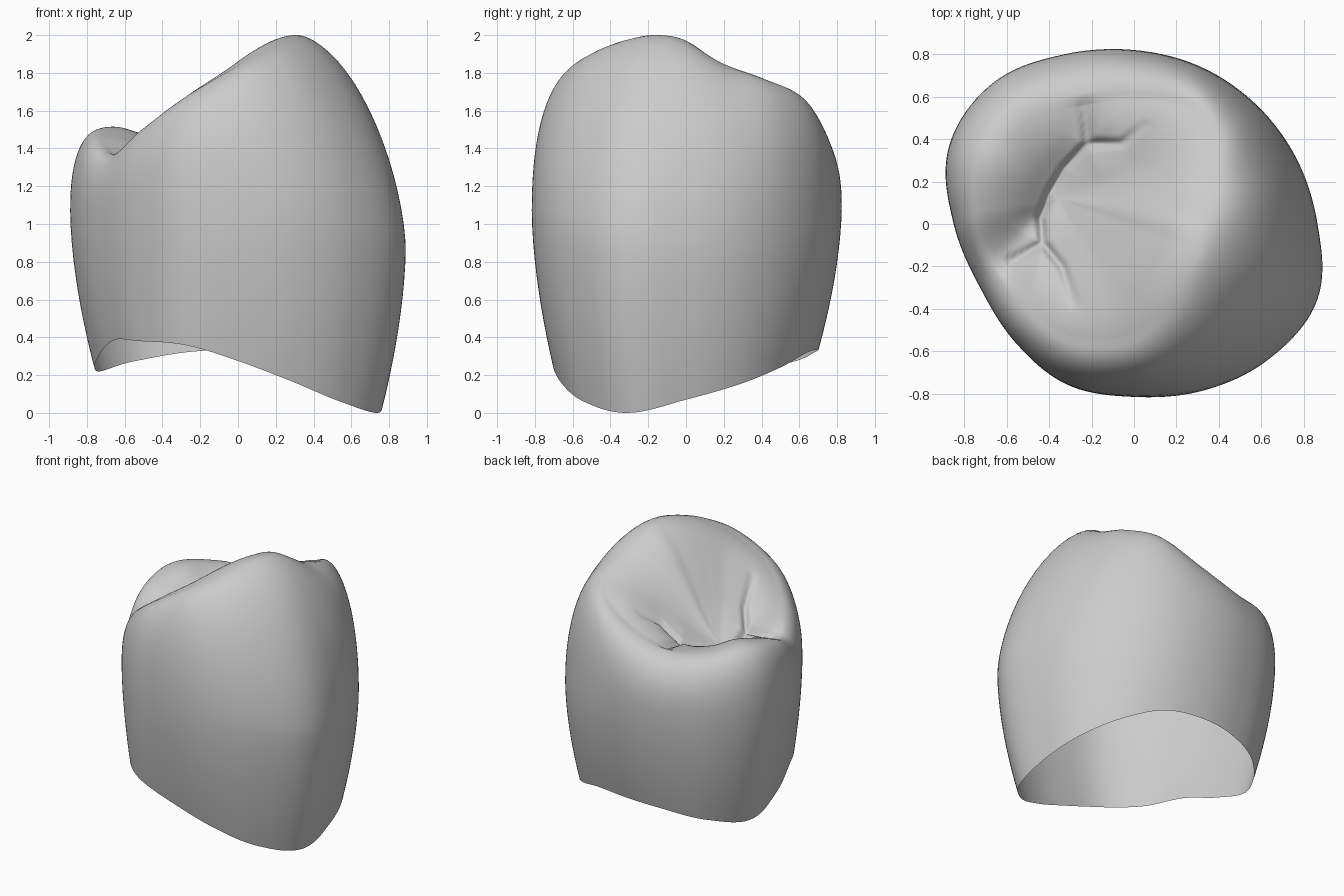
import bpy
import bmesh
import math
from mathutils import Vector

cube = bpy.data.objects.get("Cube")
if cube:
    bpy.data.objects.remove(cube, do_unlink=True)

COLUMNS, WALL, SHOULDER, TABLE = 160, 10, 18, 48
FOSSA = Vector((-0.36, 0.12, 1.38))

# Stations around the crown: belly radius, rim height, crest x, y, z
STATIONS = [
    (.865, .07, .34, 0, 1.97),
    (.825, .15, .37, .18, 1.855),
    (.805, .24, .37, .38, 1.775),
    (.805, .32, .26, .55, 1.69),
    (.82, .335, 0, .59, 1.545),
    (.865, .32, -.26, .56, 1.465),
    (.94, .27, -.51, .5, 1.48),
    (.945, .22, -.67, .3, 1.515),
    (.85, .3, -.71, .06, 1.46),
    (.785, .385, -.64, -.17, 1.37),
    (.79, .38, -.5, -.39, 1.5),
    (.82, .36, -.28, -.54, 1.67),
    (.815, .275, -.02, -.53, 1.83),
    (.85, .17, .14, -.41, 1.93),
    (.9, .06, .25, -.27, 1.985),
    (.935, 0, .32, -.14, 2),
]

# Fissures of the biting surface, as plan paths
FISSURES = [
    [(-.23, .56), (-.22, .38), (-.33, .26), (-.4, .14), (-.44, .03), (-.43, -.09),
     (-.34, -.2), (-.28, -.38)],
    [(-.43, -.09), (-.58, -.18)],
    [(-.22, .38), (-.06, .38), (.05, .47)],
]


def station(u):
    """Smooth periodic blend of the station values."""
    i = math.floor(u)
    f = u - i
    around = [STATIONS[(i + k) % len(STATIONS)] for k in (-1, 0, 1, 2)]
    return [q + 0.5 * f * (r - p + f * (2 * p - 5 * q + 4 * r - s
                                        + f * (3 * (q - r) + s - p)))
            for p, q, r, s in zip(*around)]


def fissure_depth(x, y):
    """Depth of the creases at a plan position."""
    point = Vector((x, y))
    nearest = 1.0
    for path in FISSURES:
        for start, end in zip(path, path[1:]):
            a, b = Vector(start), Vector(end)
            t = (point - a).dot(b - a) / (b - a).length_squared
            nearest = min(nearest, (point - a.lerp(b, max(0, min(1, t)))).length)
    fade = math.exp(-((point - FOSSA.xy).length / 0.5) ** 4)
    return fade * (0.04 * math.exp(-(nearest / 0.02) ** 2)
                   + 0.03 * math.exp(-(nearest / 0.09) ** 2))


def lobe(angle, degrees):
    """Soft bump of influence around one direction."""
    return max(0, math.cos(angle - math.radians(degrees))) ** 4


def profile(j):
    """One column from the rim, over the crest, towards the fossa."""
    angle = math.tau * j / COLUMNS
    radius, rim, cx, cy, cz = station(len(STATIONS) * j / COLUMNS)
    crest = Vector((cx, cy, cz))
    belly_z = 1.02 - 0.1 * math.cos(angle) - 0.06 * math.cos(2 * angle)
    belly = Vector((radius * math.cos(angle), radius * math.sin(angle), belly_z))
    # The neck narrows least at two opposite corners
    taper = 0.15 - 0.08 * lobe(angle, 225) - 0.03 * lobe(angle, 30)
    points = []
    # Side wall flaring from the rim to the belly
    for i in range(WALL):
        t = i / WALL
        flare = 1 - taper * (1 - t) ** 1.7
        points.append(Vector((belly.x * flare, belly.y * flare,
                              rim + (belly_z - rim) * t)))
    # Rounded shoulder from the belly to the crest
    offset = (belly.xy - crest.xy).length
    power = 2 / (2.9 - 2.25 * offset)
    for i in range(SHOULDER):
        phi = math.pi / 2 * i / SHOULDER
        inward = 1 - math.cos(phi) ** power
        rise = math.sin(phi) ** power
        plan = belly.xy.lerp(crest.xy, inward)
        points.append(Vector((plan.x, plan.y, belly_z + (cz - belly_z) * rise)))
    # Biting surface from the crest down to the fossa
    for i in range(TABLE):
        t = 1 - i / TABLE
        plan = FOSSA.xy.lerp(crest.xy, t)
        rise = math.sin(math.pi / 2 * t) ** 1.6
        z = FOSSA.z + (cz - FOSSA.z) * rise
        points.append(Vector((plan.x, plan.y, z - fissure_depth(*plan))))
    return points


# Open-bottomed crown shell
bm = bmesh.new()
columns = [[bm.verts.new(p) for p in profile(j)] for j in range(COLUMNS)]
centre = bm.verts.new(FOSSA - Vector((0, 0, fissure_depth(*FOSSA.xy))))
for j, left in enumerate(columns):
    right = columns[(j + 1) % COLUMNS]
    for i in range(len(left) - 1):
        bm.faces.new((left[i], right[i], right[i + 1], left[i + 1]))
    bm.faces.new((left[-1], right[-1], centre))
for face in bm.faces:
    face.smooth = True

mesh = bpy.data.meshes.new("tooth_crown")
bm.to_mesh(mesh)
bm.free()
crown = bpy.data.objects.new("tooth_crown", mesh)
bpy.context.collection.objects.link(crown)

# Plain grey material
grey = bpy.data.materials.new("light_grey")
grey.use_nodes = True
colour = (0.6, 0.6, 0.6, 1)
grey.diffuse_color = colour
grey.node_tree.nodes["Principled BSDF"].inputs["Base Color"].default_value = colour
mesh.materials.append(grey)
